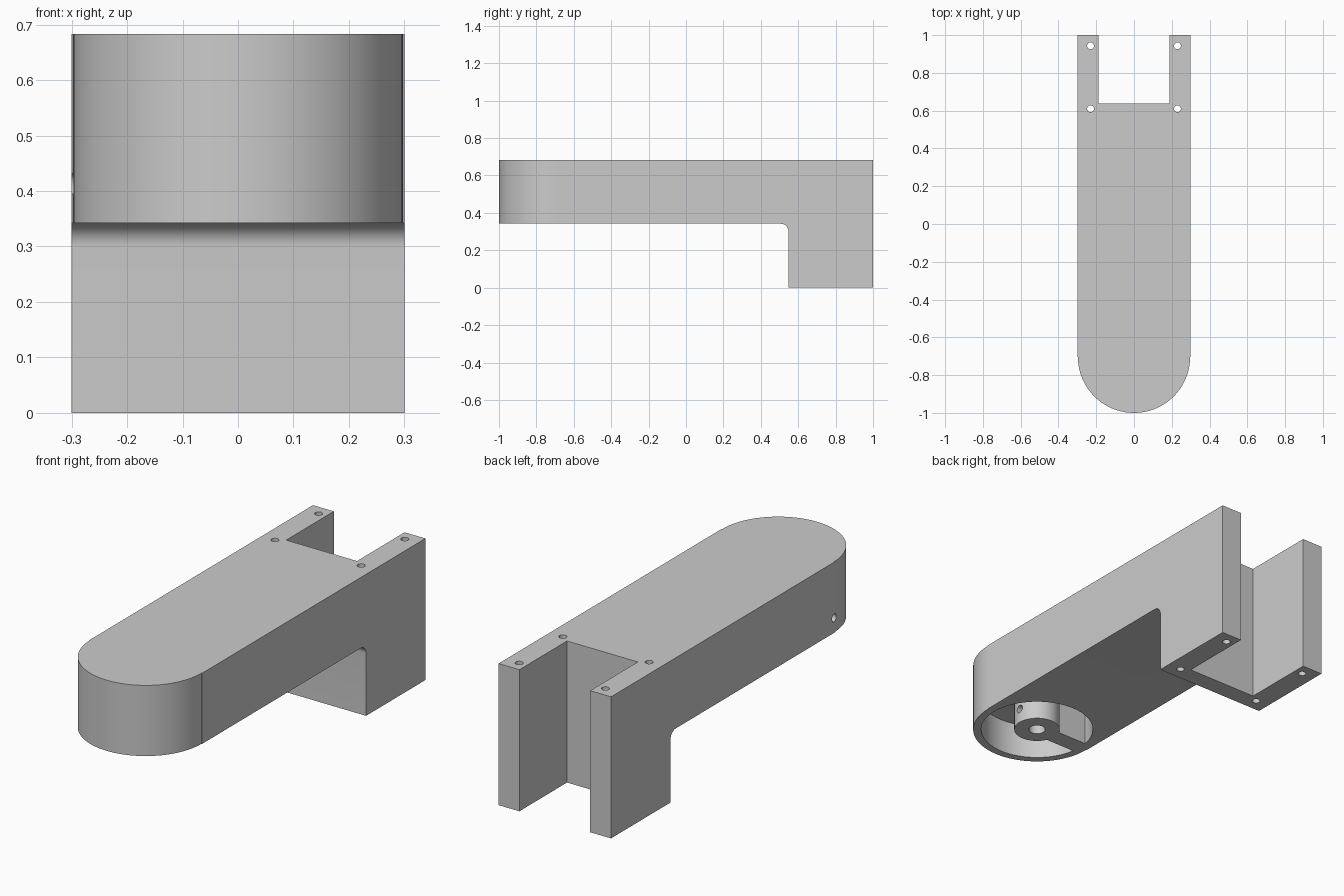
import bpy, bmesh, math
from mathutils import Matrix, Vector

cube = bpy.data.objects.get("Cube")
if cube:
    bpy.data.objects.remove(cube, do_unlink=True)

HALF_W, TOP, UNDER = 0.3, 0.683, 0.342     # arm half width, top and underside
LEG_Y, FILLET = 0.548, 0.042               # front of the leg and its corner radius
SLOT_X, SLOT_Y = 0.189, 0.637              # fork slot
ROUND_Y, ROUND_R = -0.703, 0.297           # rounded end

grey = bpy.data.materials.new("matte_grey")
grey.use_nodes = True
colour = (0.6, 0.6, 0.6, 1)
grey.diffuse_color = colour
grey.node_tree.nodes["Principled BSDF"].inputs["Base Color"].default_value = colour


def finish(name, bm):
    bmesh.ops.recalc_face_normals(bm, faces=bm.faces)
    mesh = bpy.data.meshes.new(name)
    bm.to_mesh(mesh)
    bm.free()
    mesh.materials.append(grey)
    obj = bpy.data.objects.new(name, mesh)
    bpy.context.collection.objects.link(obj)
    return obj


def prism(name, points, sweep):
    """Extrude a closed 3D outline along a vector."""
    bm = bmesh.new()
    face = bm.faces.new([bm.verts.new(p) for p in points])
    extruded = bmesh.ops.extrude_face_region(bm, geom=[face])["geom"]
    verts = [v for v in extruded if isinstance(v, bmesh.types.BMVert)]
    bmesh.ops.translate(bm, verts=verts, vec=Vector(sweep))
    return finish(name, bm)


def rod(name, start, end, radius, sides=48):
    """Cylinder between two points."""
    a, b = Vector(start), Vector(end)
    turn = (b - a).to_track_quat('Z', 'Y').to_matrix().to_4x4()
    bm = bmesh.new()
    bmesh.ops.create_cone(bm, cap_ends=True, segments=sides, radius1=radius,
                          radius2=radius, depth=(b - a).length,
                          matrix=Matrix.Translation((a + b) / 2) @ turn)
    return finish(name, bm)


def combine(target, tool, operation='DIFFERENCE'):
    """Apply a boolean and discard the tool."""
    mod = target.modifiers.new("cut", 'BOOLEAN')
    mod.operation, mod.object, mod.solver = operation, tool, 'EXACT'
    bpy.context.view_layer.update()
    graph = bpy.context.evaluated_depsgraph_get()
    mesh = bpy.data.meshes.new_from_object(target.evaluated_get(graph))
    target.modifiers.clear()
    target.data = mesh
    bpy.data.objects.remove(tool, do_unlink=True)


# Plan outline: rounded front end and forked back end
plan = [(HALF_W, ROUND_Y), (HALF_W, 1), (SLOT_X, 1), (SLOT_X, SLOT_Y),
        (-SLOT_X, SLOT_Y), (-SLOT_X, 1), (-HALF_W, 1), (-HALF_W, ROUND_Y)]
for i in range(65):
    a = math.pi * (1 + i / 64)
    plan.append((ROUND_R * math.cos(a), ROUND_Y + ROUND_R * math.sin(a)))
body = prism("bracket_arm", [(x, y, -0.1) for x, y in plan], (0, 0, 1))

# Side profile: long arm, filleted corner and leg
side = [(-1.2, TOP), (-1.2, UNDER)]
for i in range(13):
    a = math.pi / 2 * (1 - i / 12)
    side.append((LEG_Y - FILLET + FILLET * math.cos(a),
                 UNDER - FILLET + FILLET * math.sin(a)))
side += [(LEG_Y, 0), (1.2, 0), (1.2, TOP)]
combine(body, prism("side_shape", [(-0.5, y, z) for y, z in side], (1, 0, 0)), 'INTERSECT')

# Round pocket underneath, leaving a central boss and a rib to the wall
ceiling = UNDER + 0.168
pocket = rod("pocket", (0, ROUND_Y, 0.2), (0, ROUND_Y, ceiling), 0.26, 96)
combine(pocket, rod("boss", (0, ROUND_Y, 0.1), (0, ROUND_Y, 0.6), 0.106, 64))
rib = [(-0.4, ROUND_Y - 0.044, 0.1), (0, ROUND_Y - 0.044, 0.1),
       (0, ROUND_Y + 0.044, 0.1), (-0.4, ROUND_Y + 0.044, 0.1)]
combine(pocket, prism("rib", rib, (0, 0, 0.5)))
combine(body, pocket)

# Shaft hole in the boss and set screw hole through the wall, rib and boss
combine(body, rod("shaft_hole", (0, ROUND_Y, 0.2), (0, ROUND_Y, ceiling), 0.038))
combine(body, rod("screw_hole", (-0.4, ROUND_Y, 0.413), (0.15, ROUND_Y, 0.413), 0.019, 32))

# Four vertical bolt holes through the fork
for sx in (-1, 1):
    for y in (0.61, 0.943):
        combine(body, rod("bolt_hole", (sx * 0.23, y, -0.2), (sx * 0.23, y, 0.9), 0.018, 32))

bpy.ops.object.select_all(action='DESELECT')
body.select_set(True)
bpy.context.view_layer.objects.active = body
bpy.ops.object.shade_smooth_by_angle(angle=math.radians(30))
